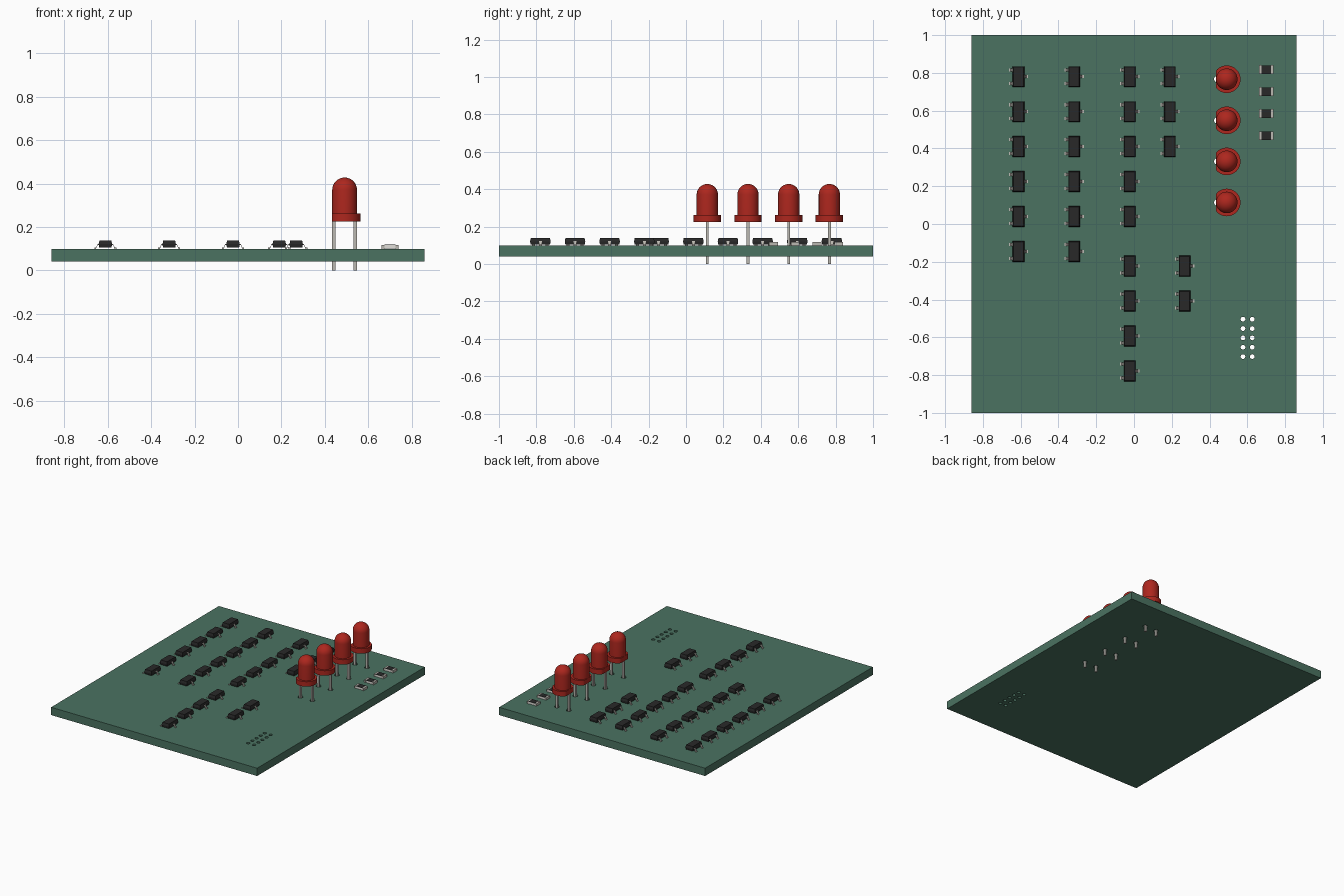
import bpy, bmesh
from math import pi, sin, cos, radians
from mathutils import Matrix, Vector

if "Cube" in bpy.data.objects:
    bpy.data.objects.remove(bpy.data.objects["Cube"])


def material(name, rgb):
    m = bpy.data.materials.new(name)
    m.diffuse_color = (*rgb, 1)
    m.use_nodes = True
    m.node_tree.nodes["Principled BSDF"].inputs["Base Color"].default_value = m.diffuse_color
    return m


GREEN = material("board_green", (0.07, 0.17, 0.12))
RED = material("lens_red", (0.42, 0.02, 0.013))
BLACK = material("package_black", (0.022, 0.022, 0.022))
METAL = material("lead_metal", (0.5, 0.48, 0.44))
CERAMIC = material("ceramic_white", (0.75, 0.74, 0.7))


def finish(bm, name, mat, smooth=False):
    bmesh.ops.recalc_face_normals(bm, faces=bm.faces)
    me = bpy.data.meshes.new(name)
    bm.to_mesh(me)
    bm.free()
    me.materials.append(mat)
    if smooth:
        me.shade_smooth()
        me.set_sharp_from_angle(angle=radians(35))
    return me


def place(name, me, loc=(0, 0, 0)):
    ob = bpy.data.objects.new(name, me)
    ob.location = loc
    bpy.context.collection.objects.link(ob)
    return ob


def add_box(bm, x0, x1, y0, y1, z0, z1):
    m = Matrix.Translation(((x0 + x1) / 2, (y0 + y1) / 2, (z0 + z1) / 2)) \
        @ Matrix.Diagonal((x1 - x0, y1 - y0, z1 - z0, 1))
    return bmesh.ops.create_cube(bm, size=1, matrix=m)["verts"]


TOP = 0.1
LED_X, LED_Y = 0.491, [0.114 + 0.2175 * i for i in range(4)]
PITCH = 0.0495   # half of the lamp lead spacing

# board with drilled holes
bm = bmesh.new()
add_box(bm, -0.86, 0.86, -1, 1, 0.041, TOP)
board = place("circuit_board", finish(bm, "circuit_board", GREEN))
holes = [(x, -0.603 + 0.0495 * j, 0.0125) for x in (0.577, 0.626) for j in range(-2, 3)]
holes += [(LED_X + s * PITCH, y, 0.0175) for s in (-1, 1) for y in LED_Y]
bm = bmesh.new()
for x, y, r in holes:
    bmesh.ops.create_cone(bm, cap_ends=True, segments=20, radius1=r, radius2=r,
                          depth=0.2, matrix=Matrix.Translation((x, y, 0.07)))
cutter = place("hole_cutter", finish(bm, "hole_cutter", GREEN))
cutter.hide_render = True
mod = board.modifiers.new("holes", "BOOLEAN")
mod.object, mod.operation, mod.solver = cutter, "DIFFERENCE", "EXACT"
bpy.context.view_layer.objects.active = board
bpy.ops.object.modifier_apply(modifier=mod.name)
bpy.data.objects.remove(cutter)

# lamp lens: lathed flange, barrel and dome, flange flattened on one side
R = 0.057
profile = [(0, 0.225), (0.073, 0.225), (0.073, 0.262), (R, 0.262)]
profile += [(R * cos(a), 0.371 + R * sin(a)) for a in [pi / 2 * i / 10 for i in range(11)]]
bm = bmesh.new()
vs = [bm.verts.new((r, 0, z)) for r, z in profile]
es = [bm.edges.new(p) for p in zip(vs, vs[1:])]
bmesh.ops.spin(bm, geom=vs + es, cent=(0, 0, 0), axis=(0, 0, 1), angle=2 * pi, steps=40)
bmesh.ops.remove_doubles(bm, verts=bm.verts, dist=1e-5)
for v in bm.verts:
    v.co.x = max(v.co.x, -0.0575)
lens = finish(bm, "lamp_lens", RED, True)

# lamp leads: two square pins
bm = bmesh.new()
for s in (-1, 1):
    add_box(bm, s * PITCH - 0.0075, s * PITCH + 0.0075, -0.0075, 0.0075, 0, 0.23)
pins = finish(bm, "lamp_leads", METAL)
for i, y in enumerate(LED_Y):
    place(f"lamp_lens_{i + 1}", lens, (LED_X, y, 0))
    place(f"lamp_leads_{i + 1}", pins, (LED_X, y, 0))

# transistor body: box tapering above and below its middle
bm = bmesh.new()
rings = []
for hx, hy, z in [(0.028, 0.052, 0.005), (0.031, 0.055, 0.021), (0.027, 0.051, 0.039)]:
    rings.append([bm.verts.new((a * hx, b * hy, z)) for a, b in ((-1, -1), (1, -1), (1, 1), (-1, 1))])
for lo, hi in zip(rings, rings[1:]):
    for i in range(4):
        j = (i + 1) % 4
        bm.faces.new((lo[i], lo[j], hi[j], hi[i]))
bm.faces.new(rings[0])
bm.faces.new(rings[-1])
package = finish(bm, "transistor_body", BLACK)

# transistor leads: bent strips, two on the left and one on the right
T = 0.005
path = [(0.026, 0.018), (0.035, 0.018), (0.043, 0), (0.051, 0)]
bm = bmesh.new()
for side, y in ((-1, -0.0365), (-1, 0.0365), (1, 0)):
    for (xa, za), (xb, zb) in zip(path, path[1:]):
        box = add_box(bm, 0, 1, y - 0.008, y + 0.008, 0, T)
        for v in box:
            far = v.co.x > 0.5
            v.co.z += zb if far else za
            v.co.x = side * (xb if far else xa)
legs = finish(bm, "transistor_leads", METAL)

# transistor columns: x, first y, count
columns = [(-0.611, 0.78, 6), (-0.317, 0.78, 6), (-0.023, 0.78, 5), (0.19, 0.78, 3),
           (-0.023, -0.223, 4), (0.268, -0.223, 2)]
n = 0
for x, y, count in columns:
    for i in range(count):
        n += 1
        loc = (x, y - 0.1852 * i, TOP)
        place(f"transistor_body_{n}", package, loc)
        place(f"transistor_leads_{n}", legs, loc)

# chip resistors: ceramic core, metal end caps, dark top coat
bm = bmesh.new()
add_box(bm, -0.037, 0.037, -0.0225, 0.0225, 0.001, 0.017)
core = finish(bm, "resistor_core", CERAMIC)
bm = bmesh.new()
for s in (-1, 1):
    a, b = sorted((s * 0.026, s * 0.039))
    add_box(bm, a, b, -0.0235, 0.0235, 0, 0.018)
caps = finish(bm, "resistor_end_caps", METAL)
bm = bmesh.new()
add_box(bm, -0.026, 0.026, -0.0225, 0.0225, 0.0165, 0.0185)
coat = finish(bm, "resistor_top_coat", BLACK)
for i in range(4):
    for me in (core, caps, coat):
        place(f"{me.name}_{i + 1}", me, (0.7, 0.817 - 0.1165 * i, TOP))
